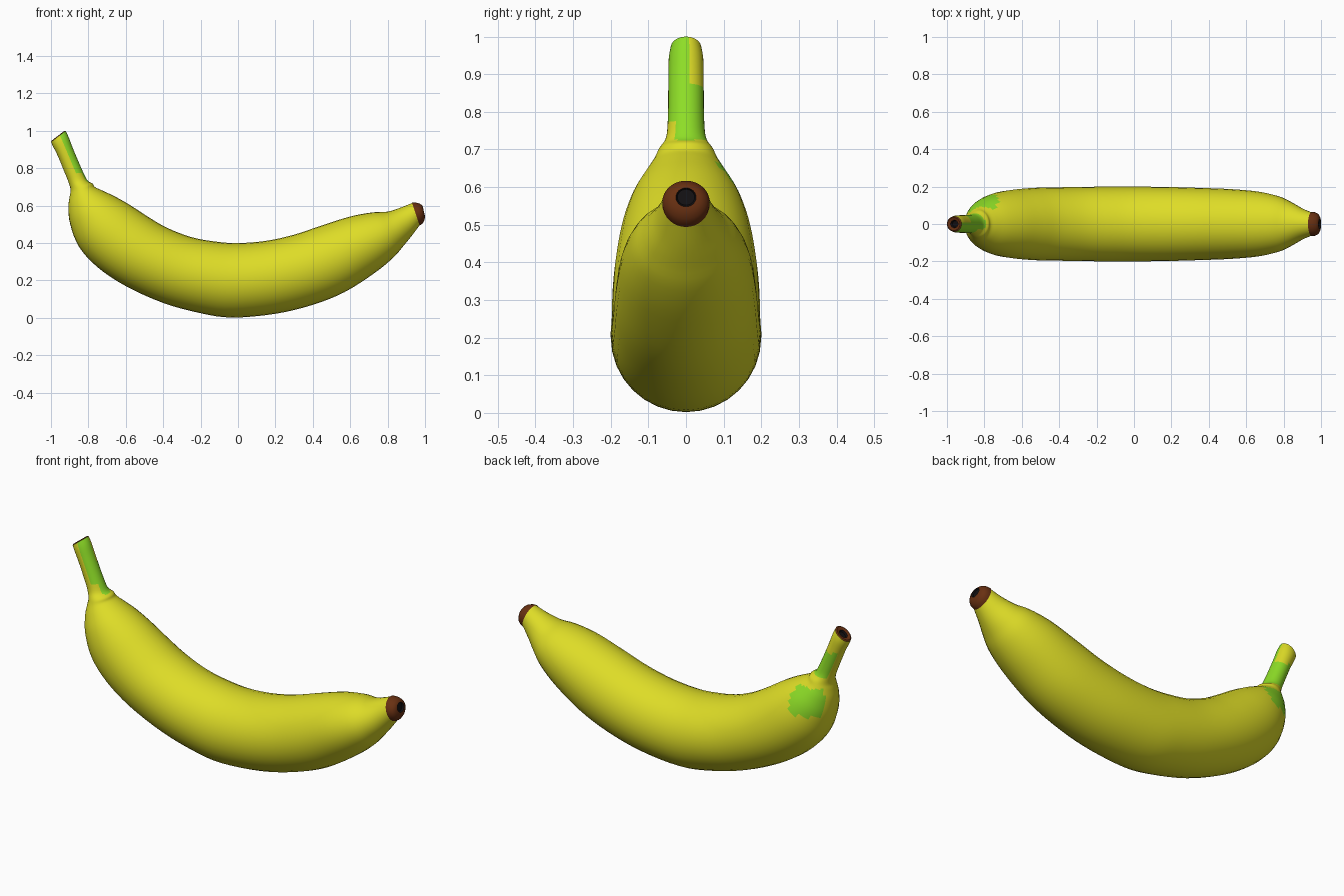
import bpy, math
from mathutils import Vector

if "Cube" in bpy.data.objects:
    bpy.data.objects.remove(bpy.data.objects["Cube"])

SEG = 32


def material(name, r, g, b):
    m = bpy.data.materials.new(name)
    m.diffuse_color = (r, g, b, 1)
    m.use_nodes = True
    m.node_tree.nodes["Principled BSDF"].inputs["Base Color"].default_value = m.diffuse_color
    return m


yellow = material("yellow peel", 0.73, 0.72, 0.02)
green = material("unripe green", 0.27, 0.73, 0.02)
brown = material("dark brown", 0.14, 0.03, 0.006)
black = material("black", 0.006, 0.005, 0.006)


def smooth_rows(rows, steps):
    """Catmull-Rom interpolation of ring rows."""
    out = []
    for i in range(len(rows) - 1):
        p = [rows[max(0, i - 1)], rows[i], rows[i + 1], rows[min(len(rows) - 1, i + 2)]]
        for s in range(steps):
            t = s / steps
            out.append([0.5 * (2 * b + (c - a) * t + (2 * a - 5 * b + 4 * c - d) * t * t
                               + (3 * b - a - 3 * c + d) * t ** 3) for a, b, c, d in zip(*p)])
    return out + [rows[-1]]


def loft(name, rows, mats, rule, cap_start=False, cap_end=False):
    """Rows are inner x, inner z, outer x, outer z, half width in y."""
    verts, faces = [], []
    for tx, tz, bx, bz, w in rows:
        for j in range(SEG):
            a = 2 * math.pi * j / SEG
            c = math.cos(a)
            verts.append(((tx + bx) / 2 + c * (tx - bx) / 2, w * math.sin(a),
                          (tz + bz) / 2 + c * (tz - bz) / 2))
    n = len(rows)
    slots = []
    for i in range(n - 1):
        for j in range(SEG):
            k = (j + 1) % SEG
            f = (i * SEG + j, (i + 1) * SEG + j, (i + 1) * SEG + k, i * SEG + k)
            faces.append(f)
            center = sum((Vector(verts[v]) for v in f), Vector()) / 4
            slots.append(rule(i, math.cos(2 * math.pi * (j + 0.5) / SEG), center))
    if cap_start:
        faces.append(tuple(range(SEG)))
        slots.append(1)
    if cap_end:
        faces.append(tuple(reversed(range((n - 1) * SEG, n * SEG))))
        slots.append(1)
    me = bpy.data.meshes.new(name)
    me.from_pydata(verts, [], faces)
    for m in mats:
        me.materials.append(m)
    me.polygons.foreach_set("material_index", slots)
    ob = bpy.data.objects.new(name, me)
    bpy.context.collection.objects.link(ob)
    bpy.ops.object.select_all(action='DESELECT')
    bpy.context.view_layer.objects.active = ob
    ob.select_set(True)
    bpy.ops.object.shade_smooth_by_angle(angle=math.radians(40))
    return ob


# Peel: stem, collar ridge and curved body
peel = [
    (-0.922, 1.0, -1.0, 0.94, 0.041),
    (-0.905, 0.965, -0.988, 0.915, 0.046),
    (-0.88, 0.90, -0.963, 0.865, 0.047),
    (-0.835, 0.795, -0.93, 0.785, 0.048),
    (-0.805, 0.735, -0.908, 0.73, 0.053),
    (-0.777, 0.718, -0.895, 0.685, 0.072),
    (-0.765, 0.700, -0.900, 0.65, 0.084),
    (-0.73, 0.683, -0.907, 0.59, 0.107),
    (-0.66, 0.65, -0.897, 0.50, 0.142),
    (-0.58, 0.605, -0.85, 0.38, 0.170),
    (-0.48, 0.54, -0.75, 0.27, 0.187),
    (-0.38, 0.482, -0.60, 0.17, 0.195),
    (-0.25, 0.432, -0.40, 0.08, 0.197),
    (-0.12, 0.408, -0.20, 0.025, 0.2),
    (0.0, 0.40, -0.03, 0.002, 0.2),
    (0.15, 0.412, 0.20, 0.022, 0.198),
    (0.30, 0.445, 0.40, 0.07, 0.193),
    (0.45, 0.495, 0.57, 0.138, 0.187),
    (0.60, 0.542, 0.73, 0.24, 0.173),
    (0.72, 0.564, 0.83, 0.322, 0.147),
    (0.80, 0.568, 0.885, 0.385, 0.114),
    (0.87, 0.59, 0.93, 0.44, 0.082),
    (0.933, 0.615, 0.972, 0.497, 0.061),
]


def peel_rule(i, c, p):
    if p.x > -0.73:
        return 0
    if p.z > 0.725:  # stem
        if p.y > 0.005:
            return int(p.z < 0.87 and c > -0.75)
        return int(c > (0.2 if p.z > 0.78 else 0.8))
    # patch below the collar on the back
    return int(p.y > 0.06 and 0.52 < p.z < 0.665 and c > -0.8)


loft("banana_peel", smooth_rows(peel, 4), [yellow, green], peel_rule)

# Rounded blossom end with black centre
tip = [
    (0.930, 0.617, 0.971, 0.494, 0.063),
    (0.950, 0.617, 0.985, 0.503, 0.063),
    (0.972, 0.611, 0.994, 0.516, 0.055),
    (0.985, 0.602, 1.0, 0.535, 0.040),
    (0.987, 0.598, 0.999, 0.548, 0.027),
    (0.980, 0.594, 0.990, 0.552, 0.023),
]
loft("blossom_tip", tip, [brown, black], lambda i, c, p: int(i >= 4), cap_end=True)


# Cut face of the stem with black centre
def cut_ring(s, depth):
    dx, dz, cx, cz = 0.039 * s, 0.03 * s, -0.961 + depth * 0.6, 0.97 - depth * 0.8
    return (cx + dx, cz + dz, cx - dx, cz - dz, 0.041 * s)


loft("stem_cut", [cut_ring(0.42, 0.012), cut_ring(0.5, 0.0), cut_ring(0.85, -0.004), cut_ring(1.0, 0.0)],
     [brown, black], lambda i, c, p: int(i == 0), cap_start=True)
